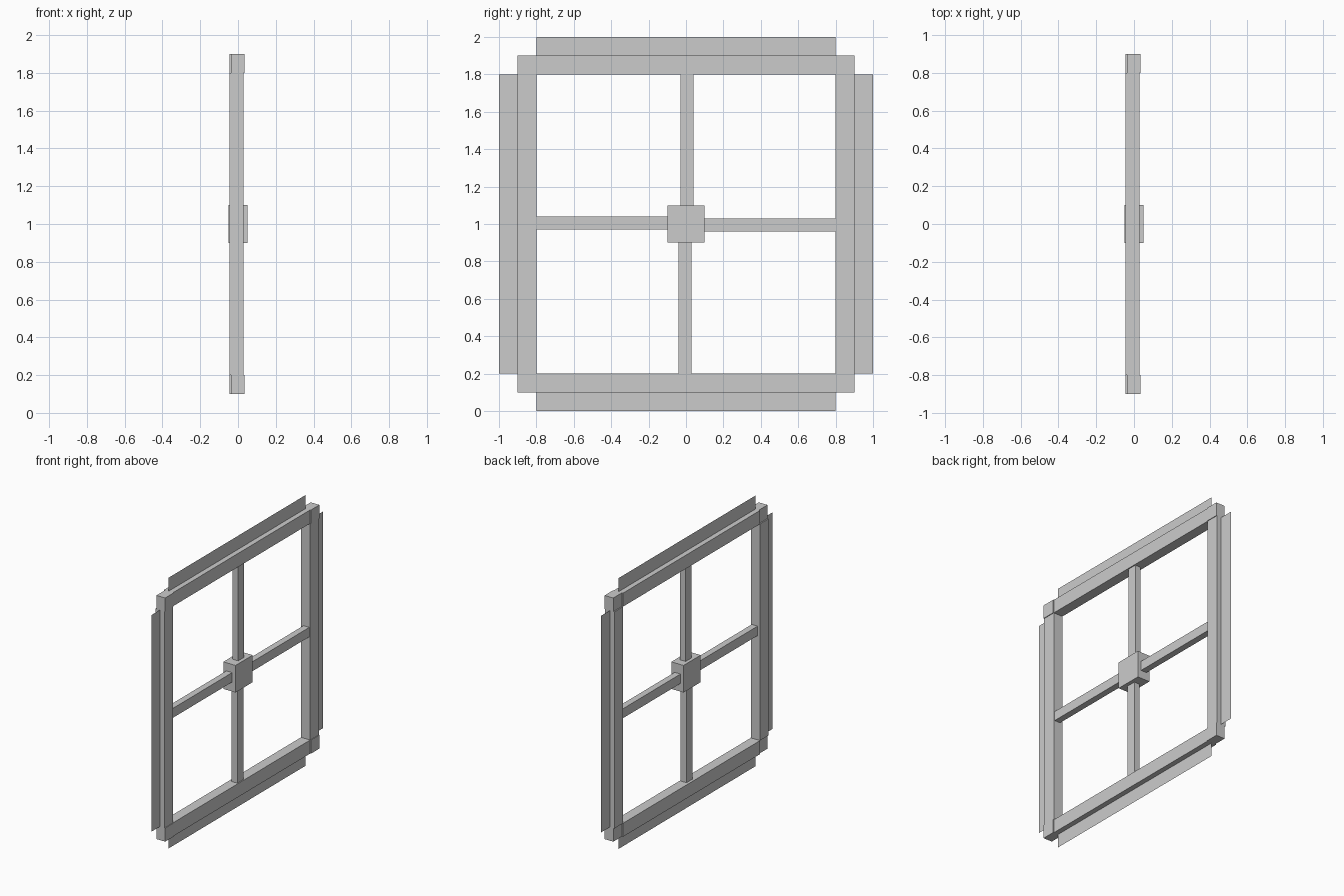
import bpy, bmesh, math
from mathutils import Matrix, Vector

if "Cube" in bpy.data.objects:
    bpy.data.objects.remove(bpy.data.objects["Cube"])

CENTRE = Vector((0, 0, 1))


def part(name, lo, hi, turn=0, flat=False):
    """Box (or flat panel) given relative to the window centre, turned about x in quarter turns."""
    lo, hi = Vector(lo), Vector(hi)
    size, mid = hi - lo, (lo + hi) / 2
    bm = bmesh.new()
    if flat:
        # unit grid stood up into the yz plane
        bmesh.ops.create_grid(bm, x_segments=1, y_segments=1, size=0.5,
                              matrix=Matrix.Rotation(math.pi / 2, 4, 'Y'))
    else:
        bmesh.ops.create_cube(bm, size=1)
    place = (Matrix.Translation(CENTRE)
             @ Matrix.Rotation(turn * math.pi / 2, 4, 'X')
             @ Matrix.Translation(mid)
             @ Matrix.Diagonal((size.x or 1, size.y, size.z, 1)))
    bm.transform(place)
    mesh = bpy.data.meshes.new(name)
    bm.to_mesh(mesh)
    bm.free()
    obj = bpy.data.objects.new(name, mesh)
    bpy.context.collection.objects.link(obj)
    return obj


# Central block
part("hub", (-0.05, -0.1, -0.1), (0.05, 0.1, 0.1))

# Four identical sides turned around the hub
for k, side in enumerate(("top", "left", "bottom", "right")):
    part(f"{side}_rail", (-0.045, -0.8, 0.8), (0.03, 0.8, 0.9), k)
    part(f"{side}_corner_block", (-0.036, 0.8, 0.8), (0.035, 0.9, 0.9), k)
    # slightly off-centre glazing bar
    part(f"{side}_glazing_bar", (-0.025, -0.03, 0.1), (0.0225, 0.04, 0.8), k)
    # paper-thin outer mounting flange
    part(f"{side}_flange", (-0.0075, -0.8, 0.9), (-0.0075, 0.8, 1.0), k, flat=True)
